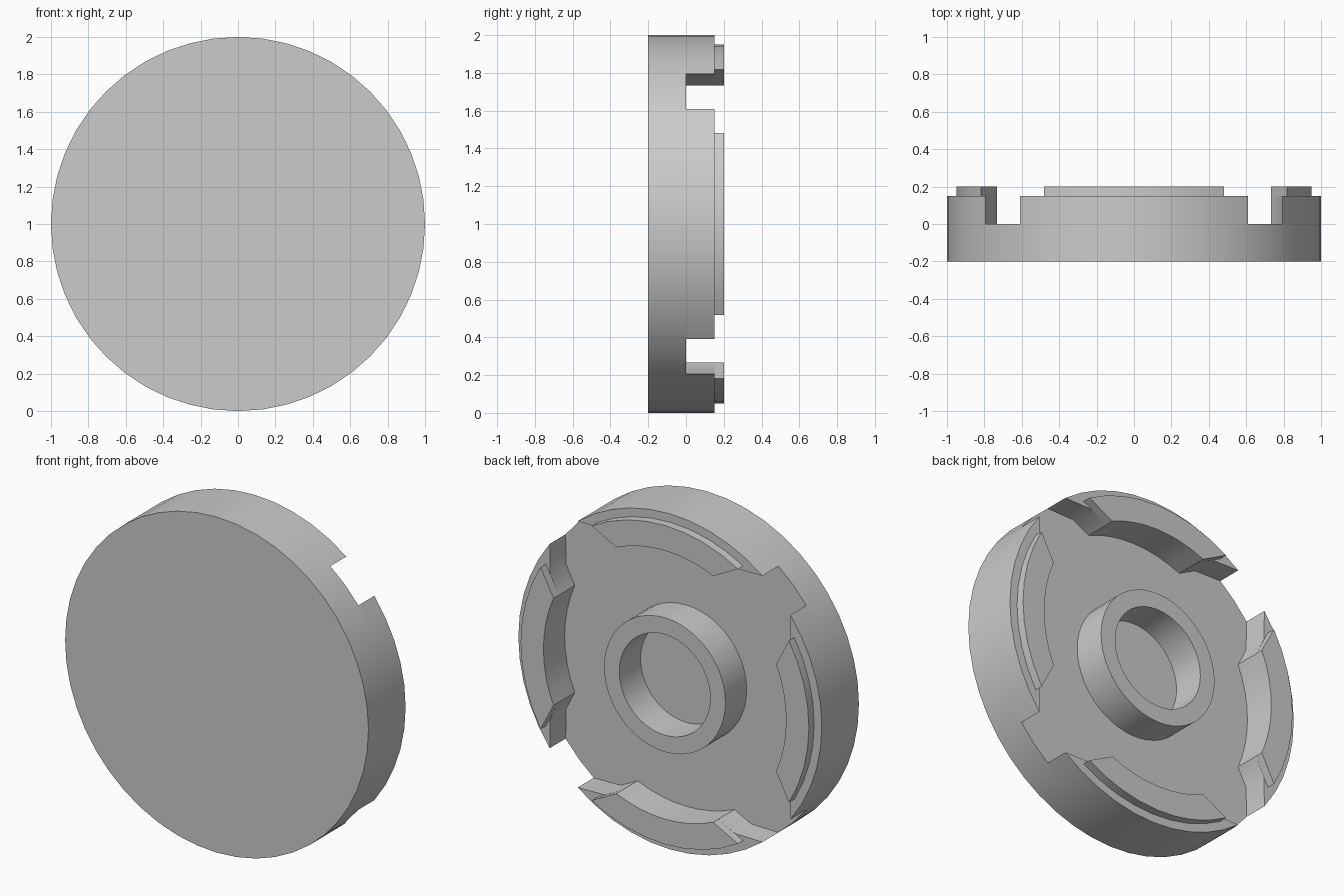
import bpy, bmesh, math

if "Cube" in bpy.data.objects:
    bpy.data.objects.remove(bpy.data.objects["Cube"])

SEGMENTS = 48
CENTRE_Z = 1.0

grey = bpy.data.materials.new("plain grey")
grey.use_nodes = True
COLOUR = (0.6, 0.6, 0.6, 1)
grey.diffuse_color = COLOUR
grey.node_tree.nodes["Principled BSDF"].inputs["Base Color"].default_value = COLOUR


def arc(radius, start, end, steps):
    """Points on an arc, in degrees measured from straight up."""
    angles = [math.radians(start + (end - start) * i / steps) for i in range(steps + 1)]
    return [(radius * math.sin(a), radius * math.cos(a)) for a in angles]


def finish(name, bm):
    bmesh.ops.recalc_face_normals(bm, faces=bm.faces)
    mesh = bpy.data.meshes.new(name)
    bm.to_mesh(mesh)
    bm.free()
    mesh.materials.append(grey)
    obj = bpy.data.objects.new(name, mesh)
    bpy.context.collection.objects.link(obj)
    obj.location.z = CENTRE_Z
    bpy.ops.object.select_all(action="DESELECT")
    obj.select_set(True)
    bpy.context.view_layer.objects.active = obj
    bpy.ops.object.shade_smooth_by_angle(angle=math.radians(30))
    return obj


def prism(name, outline, y0, y1, turn=0.0):
    """Extrude an x-z outline from y0 to y1, turned about the disc axis."""
    bm = bmesh.new()
    c, s = math.cos(turn), math.sin(turn)
    verts = [bm.verts.new((x * c + z * s, y0, z * c - x * s)) for x, z in outline]
    face = bm.faces.new(verts)
    extruded = bmesh.ops.extrude_face_region(bm, geom=[face], use_keep_orig=True)
    moved = [v for v in extruded["geom"] if isinstance(v, bmesh.types.BMVert)]
    bmesh.ops.translate(bm, verts=moved, vec=(0, y1 - y0, 0))
    return finish(name, bm)


def tube(name, outer, inner, y0, y1):
    """Hollow ring made by spinning its section round the disc axis."""
    bm = bmesh.new()
    section = [(inner, y0), (inner, y1), (outer, y1), (outer, y0)]
    verts = [bm.verts.new((r, y, 0)) for r, y in section]
    edges = [bm.edges.new((a, b)) for a, b in zip(verts, verts[1:])]
    bmesh.ops.spin(bm, geom=verts + edges, cent=(0, 0, 0), axis=(0, 1, 0),
                   angle=math.tau, steps=SEGMENTS, use_merge=True)
    bmesh.ops.remove_doubles(bm, verts=bm.verts, dist=0.0001)
    return finish(name, bm)


# Solid front disc
prism("front_disc", arc(1, 0, 360, SEGMENTS)[:-1], -0.2, 0)

# Hollow hub in the middle of the back
tube("centre_hub", 0.4, 0.3, 0, 0.2)

# Four rim blocks, each with a raised inner lip
inner_edge = arc(0.8, 23.5, -23.5, 8)
rim_outline = arc(1, -37.5, 37.5, 10) + [(0.43, 0.79)] + inner_edge + [(-0.43, 0.79)]
lip_outline = arc(0.95, -30.5, 30.5, 8) + inner_edge
for i, side in enumerate(("top", "left", "bottom", "right")):
    turn = i * math.pi / 2
    prism(side + "_rim_block", rim_outline, 0, 0.15, turn)
    prism(side + "_rim_lip", lip_outline, 0.15, 0.2, turn)
